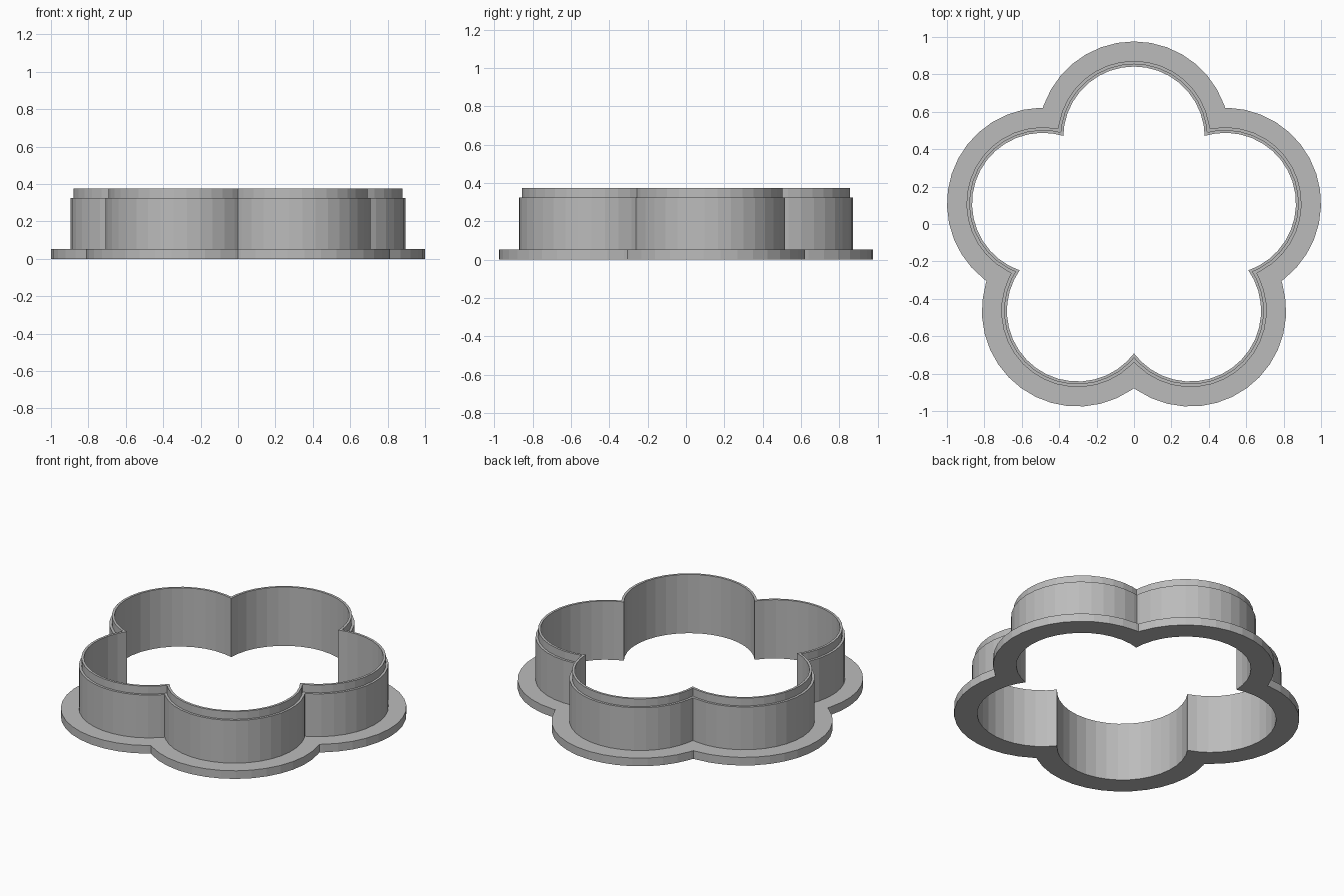
import bpy, bmesh
from math import sin, cos, atan2, radians, sqrt, pi

cube = bpy.data.objects.get("Cube")
if cube:
    bpy.data.objects.remove(cube, do_unlink=True)

PETALS = 5
SPACING = 0.513      # flower centre to petal centre
CENTRE_Y = -0.049
STEP = radians(10)
HALF = pi / PETALS

# Cross-section of the wall: petal radius and height, inside bottom round to inside top
FLANGE, WALL, LIP, INSIDE = 0.512, 0.408, 0.393, 0.378
SECTION = [(INSIDE, 0), (FLANGE, 0), (FLANGE, 0.052), (WALL, 0.052),
           (WALL, 0.325), (LIP, 0.325), (LIP, 0.375), (INSIDE, 0.375)]


def flower_outline(radius):
    """Outline of five overlapping circles, with a corner where petals meet."""
    reach = SPACING * cos(HALF) + sqrt(radius ** 2 - (SPACING * sin(HALF)) ** 2)
    limit = atan2(reach * sin(HALF), reach * cos(HALF) - SPACING)
    n = int((limit - 0.01) / STEP)
    angles = [-limit] + [i * STEP for i in range(-n, n + 1)]
    points = []
    for p in range(PETALS):
        axis = pi / 2 + p * 2 * HALF
        cx, cy = SPACING * cos(axis), SPACING * sin(axis) + CENTRE_Y
        points += [(cx + radius * cos(axis + a), cy + radius * sin(axis + a)) for a in angles]
    return points


def make_loop(bm, radius, z):
    verts = [bm.verts.new((x, y, z)) for x, y in flower_outline(radius)]
    edges = [bm.edges.new((v, verts[i - 1])) for i, v in enumerate(verts)]
    return verts, edges


bm = bmesh.new()
loops = [make_loop(bm, r, z) for r, z in SECTION]
for i, (radius, z) in enumerate(SECTION):
    j = (i + 1) % len(SECTION)
    (va, ea), (vb, eb) = loops[i], loops[j]
    if radius == SECTION[j][0]:
        # Upright wall
        for k in range(len(va)):
            bm.faces.new((va[k - 1], va[k], vb[k], vb[k - 1]))
    else:
        # Level ledge between two outlines
        bmesh.ops.triangle_fill(bm, use_beauty=True, use_dissolve=False, edges=ea + eb)
bmesh.ops.recalc_face_normals(bm, faces=bm.faces[:])

mesh = bpy.data.meshes.new("flower_cutter")
bm.to_mesh(mesh)
bm.free()
cutter = bpy.data.objects.new("flower_cutter", mesh)
bpy.context.collection.objects.link(cutter)

# Plain grey plastic
grey = bpy.data.materials.new("grey_plastic")
grey.use_nodes = True
colour = (0.5, 0.5, 0.5, 1)
grey.diffuse_color = colour
grey.node_tree.nodes["Principled BSDF"].inputs["Base Color"].default_value = colour
mesh.materials.append(grey)
